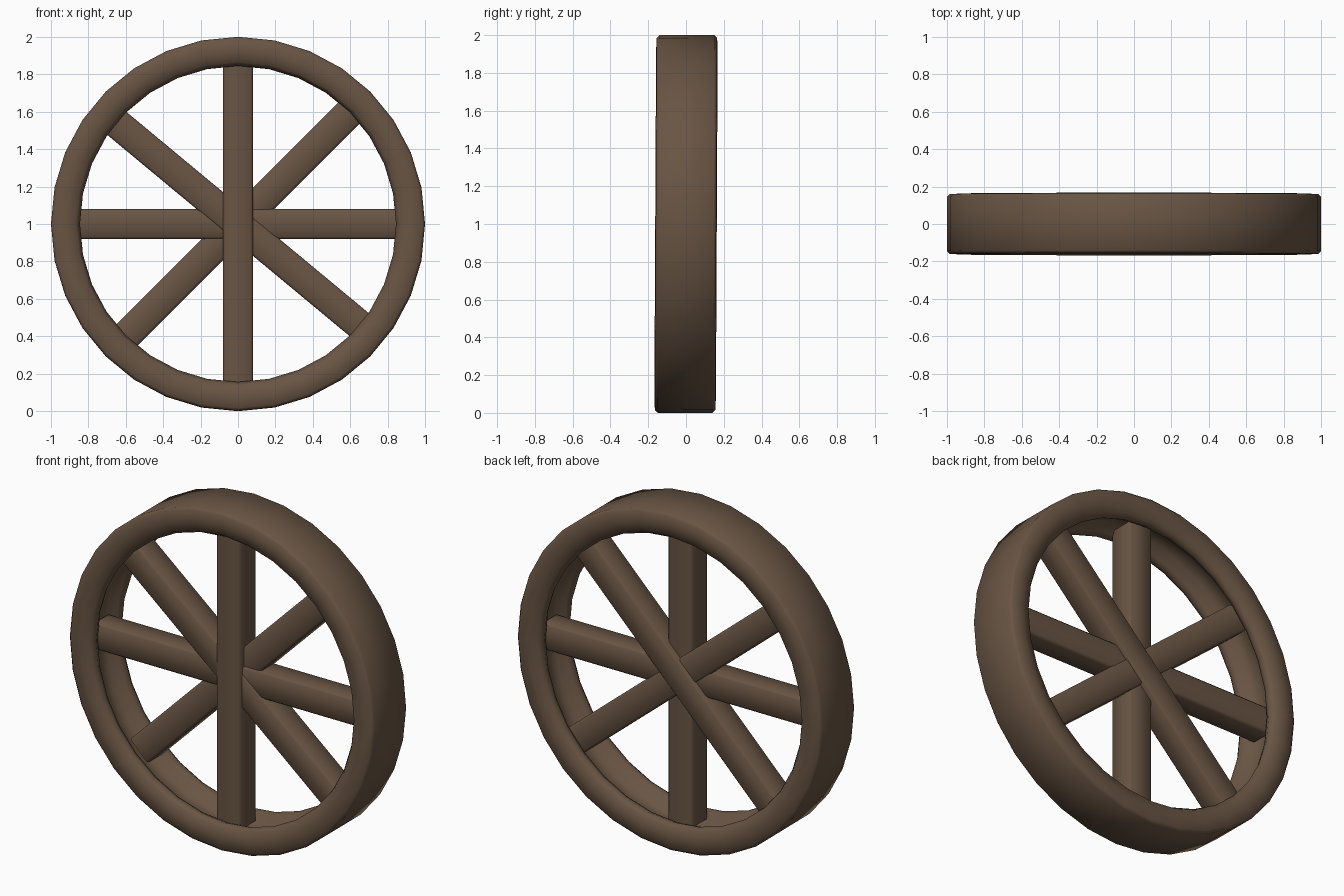
import bpy, bmesh, math
from mathutils import Matrix, Vector

cube = bpy.data.objects.get("Cube")
if cube:
    bpy.data.objects.remove(cube, do_unlink=True)

wood = bpy.data.materials.new("dark_brown_wood")
wood.use_nodes = True
colour = (0.14, 0.09, 0.057, 1)
wood.diffuse_color = colour
wood.node_tree.nodes["Principled BSDF"].inputs["Base Color"].default_value = colour

CENTRE = Vector((0, 0, 1))


def finish(bm, name):
    bmesh.ops.recalc_face_normals(bm, faces=bm.faces)
    mesh = bpy.data.meshes.new(name)
    bm.to_mesh(mesh)
    bm.free()
    mesh.materials.append(wood)
    mesh.shade_smooth()
    obj = bpy.data.objects.new(name, mesh)
    obj.location = CENTRE
    bpy.context.collection.objects.link(obj)
    return obj


def make_rim():
    # Half section (radius, y), mirrored to give two rounded lips and a channel
    half = [(1.0, 0.145), (0.985, 0.16), (0.92, 0.163), (0.865, 0.15),
            (0.845, 0.12), (0.86, 0.085), (0.91, 0.06)]
    section = half + [(r, -y) for r, y in reversed(half)]
    bm = bmesh.new()
    verts = [bm.verts.new((0, y, r)) for r, y in section]
    edges = [bm.edges.new((v, verts[i - 1])) for i, v in enumerate(verts)]
    bmesh.ops.spin(bm, geom=verts + edges, cent=(0, 0, 0), axis=(0, 1, 0),
                   angle=math.tau, steps=32, use_merge=True)
    bmesh.ops.remove_doubles(bm, verts=bm.verts, dist=0.0005)
    rim = finish(bm, "rim")
    rim.rotation_euler.x = -0.005  # slight lean


def make_spoke(name, angle, length, depth, offset):
    # Square bar with softened edges, turned in the plane of the wheel
    bm = bmesh.new()
    bmesh.ops.create_cube(bm, size=1)
    bmesh.ops.scale(bm, vec=(length, depth, 0.16), verts=bm.verts)
    long_edges = [e for e in bm.edges
                  if abs(e.verts[0].co.x - e.verts[1].co.x) > 0.5]
    bmesh.ops.bevel(bm, geom=long_edges, offset=0.012, segments=1,
                    affect='EDGES')
    bmesh.ops.translate(bm, vec=(0, offset, 0), verts=bm.verts)
    turn = Matrix.Rotation(math.radians(-angle), 3, 'Y')
    bmesh.ops.rotate(bm, matrix=turn, verts=bm.verts)
    spoke = finish(bm, name)
    spoke.data.set_sharp_from_angle(angle=math.radians(50))


make_rim()
make_spoke("vertical_spoke", 90, 1.76, 0.155, -0.018)
make_spoke("falling_diagonal_spoke", -39.7, 1.74, 0.155, 0.0)
make_spoke("horizontal_spoke", 0, 1.78, 0.14, 0.0)
make_spoke("rising_diagonal_spoke", 45, 1.72, 0.155, 0.018)
